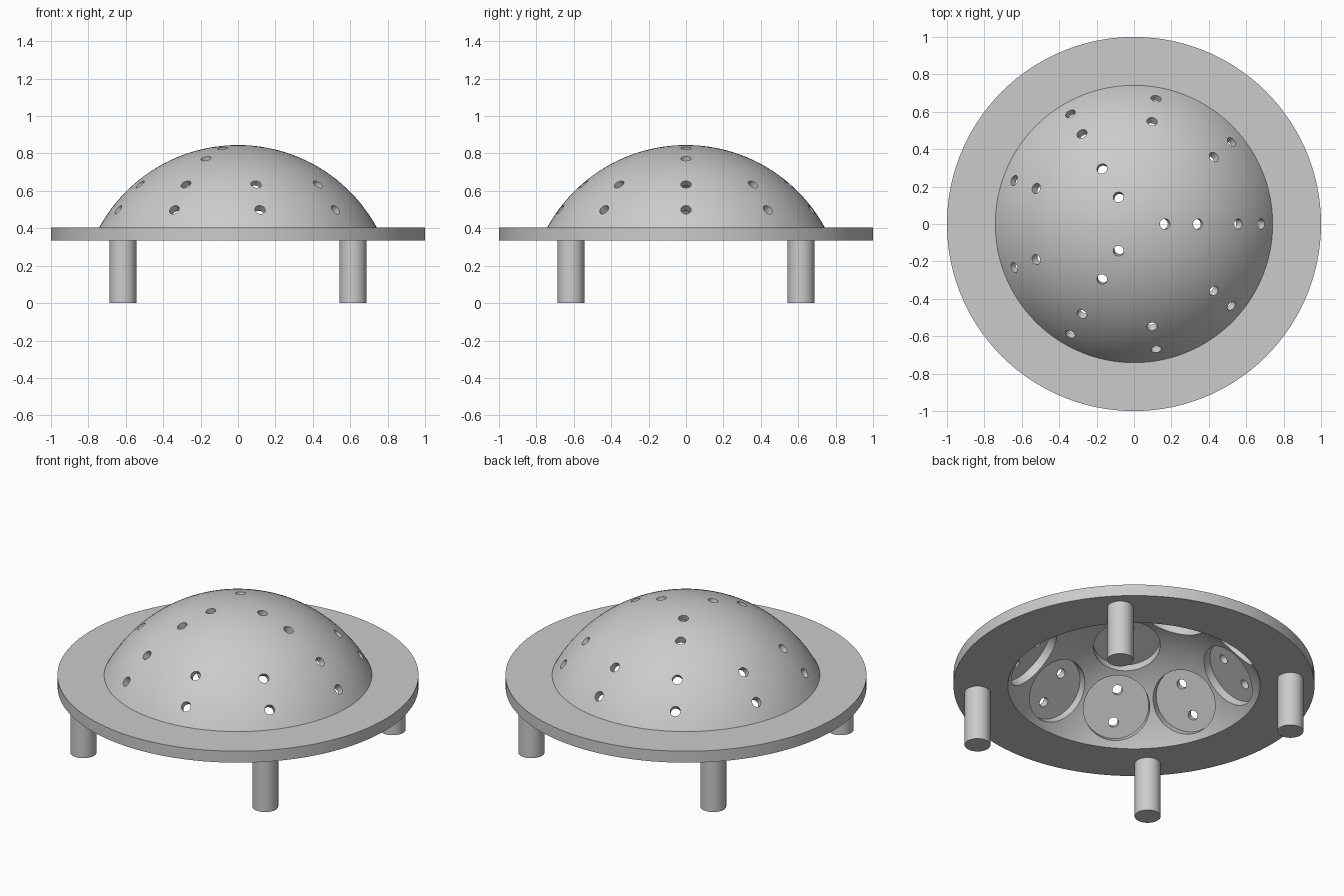
import bpy
import bmesh
from math import sin, cos, asin, sqrt, radians
from mathutils import Matrix, Vector

if "Cube" in bpy.data.objects:
    bpy.data.objects.remove(bpy.data.objects["Cube"])

OUTER, INNER = 0.845, 0.775        # dome sphere radii, centred on the ground
PLATE_LOW, PLATE_TOP = 0.335, 0.405
POCKET_FLOOR = 0.80                # distance of pocket floors from the sphere centre

grey = bpy.data.materials.new("light grey")
grey.use_nodes = True
GREY = (0.6, 0.6, 0.6, 1)
grey.diffuse_color = GREY
grey.node_tree.nodes["Principled BSDF"].inputs["Base Color"].default_value = GREY


def add_object(name, bm):
    bmesh.ops.recalc_face_normals(bm, faces=bm.faces)
    mesh = bpy.data.meshes.new(name)
    bm.to_mesh(mesh)
    bm.free()
    mesh.materials.append(grey)
    ob = bpy.data.objects.new(name, mesh)
    bpy.context.collection.objects.link(ob)
    return ob


def add_cylinder(bm, radius, low, high, matrix, sides):
    mid = Matrix.Translation((0, 0, (low + high) / 2))
    bmesh.ops.create_cone(bm, cap_ends=True, segments=sides, radius1=radius,
                          radius2=radius, depth=high - low, matrix=matrix @ mid)


def arc(radius, z, steps):
    # Sphere profile from the pole down to height z
    end = asin(sqrt(radius ** 2 - z ** 2) / radius)
    return [(radius * sin(end * i / steps), radius * cos(end * i / steps))
            for i in range(steps + 1)]


def lathe(profile, sides):
    bm = bmesh.new()
    rings = []
    for r, z in profile:
        count = sides if r > 1e-6 else 1
        rings.append([bm.verts.new((r * cos(radians(360 * k / sides)),
                                    r * sin(radians(360 * k / sides)), z))
                      for k in range(count)])
    for a, b in zip(rings, rings[1:]):
        for k in range(sides):
            n = k + 1
            quad = [a[k % len(a)], b[k % len(b)], b[n % len(b)], a[n % len(a)]]
            bm.faces.new(list(dict.fromkeys(quad)))
    return bm


def smooth(ob):
    bpy.ops.object.select_all(action='DESELECT')
    ob.select_set(True)
    bpy.context.view_layer.objects.active = ob
    bpy.ops.object.shade_smooth_by_angle(angle=radians(25))


# Hollow dome with its flat round flange
profile = (arc(OUTER, PLATE_TOP, 24) + [(1, PLATE_TOP), (1, PLATE_LOW)]
           + arc(INNER, PLATE_LOW, 24)[::-1])
dome = add_object("dome_and_flange", lathe(profile, 120))

# Cutters: round pockets inside the dome, each with two through holes
pockets, holes = bmesh.new(), bmesh.new()
for count, tilt in ((3, 17.6), (9, 47.5)):
    for k in range(count):
        aim = (Matrix.Rotation(radians(360 * k / count), 4, 'Z')
               @ Matrix.Rotation(radians(tilt), 4, 'Y'))
        add_cylinder(pockets, 0.185, 0.70, POCKET_FLOOR, aim, 48)
        for side in (-1, 1):
            shift = Matrix.Translation(Vector((side * 0.092, 0, 0)))
            add_cylinder(holes, 0.028, 0.74, 0.9, aim @ shift, 24)

for name, bm in (("pocket_cutter", pockets), ("hole_cutter", holes)):
    cutter = add_object(name, bm)
    cutter.hide_render = True
    mod = dome.modifiers.new(name, 'BOOLEAN')
    mod.operation = 'DIFFERENCE'
    mod.solver = 'EXACT'
    mod.object = cutter
    bpy.context.view_layer.objects.active = dome
    bpy.ops.object.modifier_apply(modifier=name)
    bpy.data.objects.remove(cutter)
smooth(dome)

# Four round legs under the flange
for front, y in (("front", -0.615), ("back", 0.615)):
    for side, x in (("left", 0.615), ("right", -0.615)):
        bm = bmesh.new()
        add_cylinder(bm, 0.072, 0, PLATE_LOW, Matrix.Translation((x, y, 0)), 40)
        smooth(add_object(f"{front}_{side}_leg", bm))
